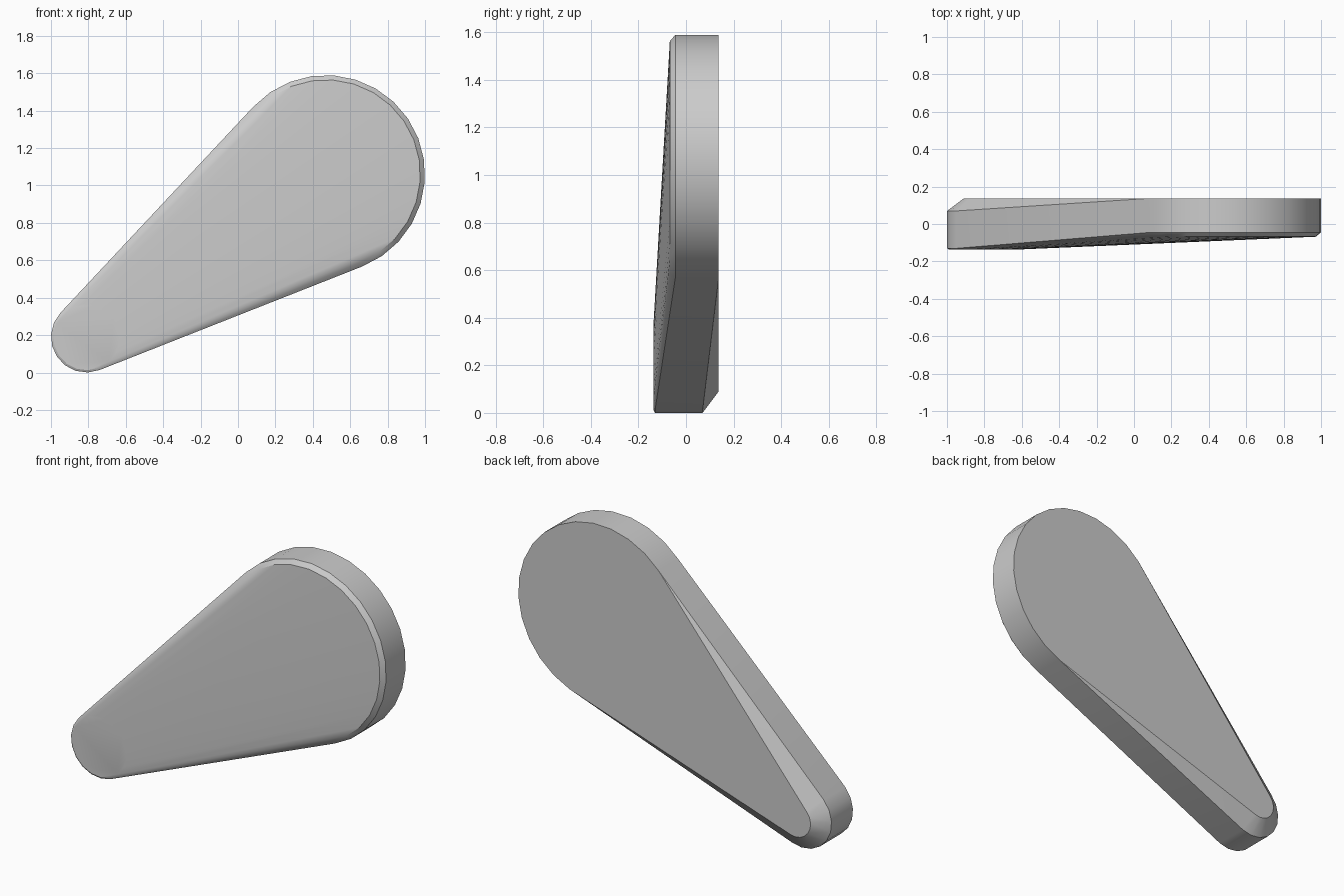
import bpy, bmesh
from math import radians, degrees, sin, cos, asin, atan2, hypot, pi

cube = bpy.data.objects.get("Cube")
if cube:
    bpy.data.objects.remove(cube, do_unlink=True)

# Two round ends joined by tangent sides
BIG, BIG_R = (0.47, 1.06), 0.53
TIP, TIP_R = (-0.81, 0.19), 0.19
dx, dz = BIG[0] - TIP[0], BIG[1] - TIP[1]
axis = atan2(dz, dx)
spread = pi / 2 + asin((BIG_R - TIP_R) / hypot(dx, dz))
upper, lower = axis + spread, axis - spread

bm = bmesh.new()


def arc(centre, radius, y, start, end, steps):
    for i in range(steps + 1):
        a = start + (end - start) * i / steps
        bm.verts.new((centre[0] + radius * cos(a), y, centre[1] + radius * sin(a)))


# Wide end: straight rim with a bevelled front edge
for radius, y in ((BIG_R, 0.137), (BIG_R, -0.045), (BIG_R - 0.025, -0.068)):
    arc(BIG, radius, y, lower, upper, 16)

# Narrow end: deep bevel at the back, slight bevel at the front
for radius, y in ((0.1, 0.137), (TIP_R, 0.07), (TIP_R, -0.13), (TIP_R - 0.012, -0.137)):
    arc(TIP, radius, y, upper, lower + 2 * pi, 8)
arc(TIP, TIP_R - 0.012, -0.137, lower, upper, 10)

# Skin the rings as one convex solid
bmesh.ops.remove_doubles(bm, verts=bm.verts, dist=0.0005)
bmesh.ops.convex_hull(bm, input=bm.verts)
loose = [v for v in bm.verts if not v.link_faces]
bmesh.ops.delete(bm, geom=loose, context='VERTS')
bmesh.ops.dissolve_limit(bm, angle_limit=radians(0.3), verts=bm.verts, edges=bm.edges)
bmesh.ops.recalc_face_normals(bm, faces=bm.faces)

mesh = bpy.data.meshes.new("tapered_paddle")
bm.to_mesh(mesh)
bm.free()
paddle = bpy.data.objects.new("tapered_paddle", mesh)
bpy.context.collection.objects.link(paddle)

# Plain grey finish
grey = bpy.data.materials.new("plain_grey")
grey.use_nodes = True
grey.diffuse_color = (0.6, 0.6, 0.6, 1)
grey.node_tree.nodes["Principled BSDF"].inputs["Base Color"].default_value = (0.6, 0.6, 0.6, 1)
mesh.materials.append(grey)

bpy.ops.object.select_all(action='DESELECT')
paddle.select_set(True)
bpy.context.view_layer.objects.active = paddle
bpy.ops.object.shade_smooth_by_angle(angle=radians(30))
